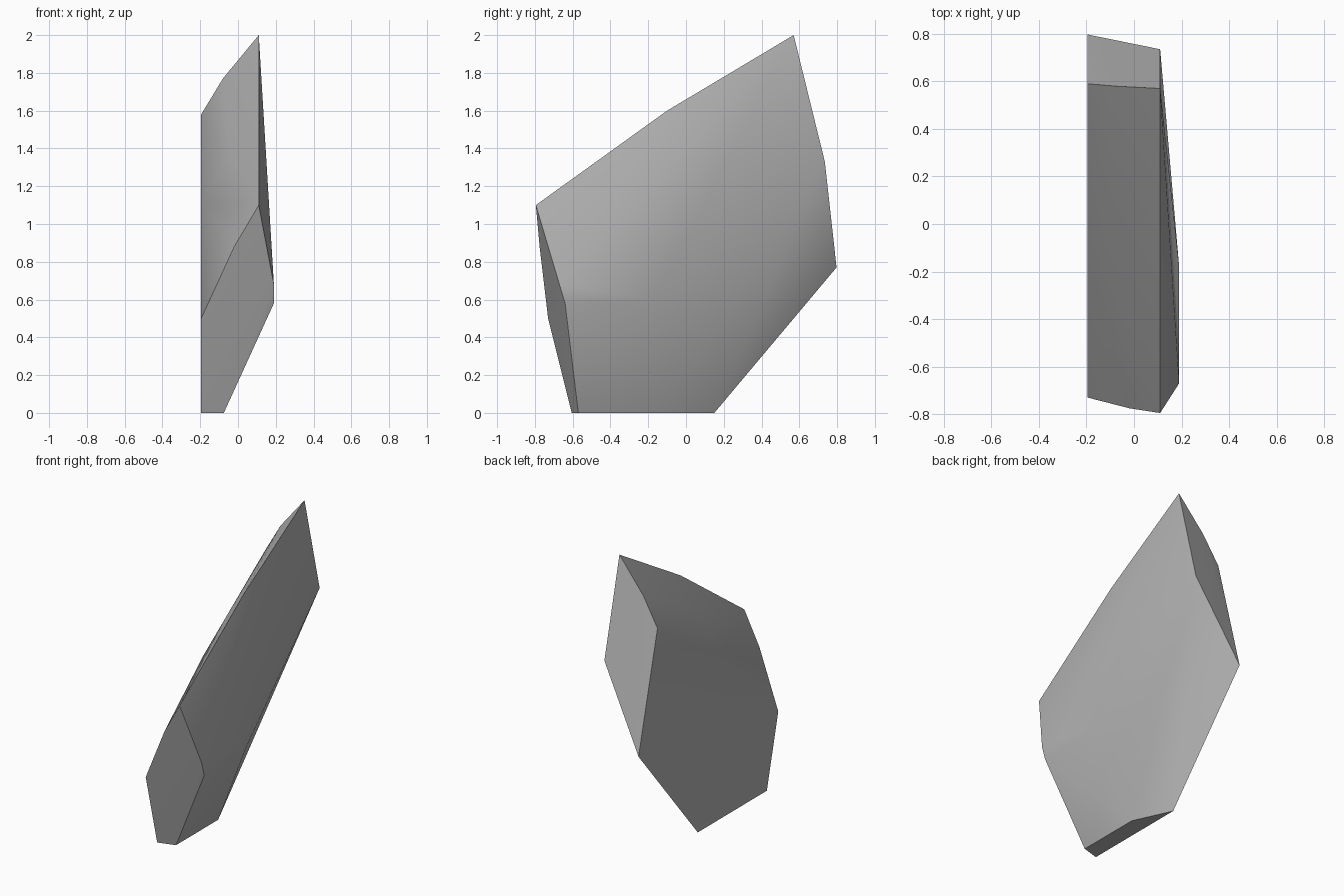
import bpy
import bmesh
import math

cube = bpy.data.objects.get("Cube")
if cube:
    bpy.data.objects.remove(cube, do_unlink=True)

# Main x levels of the slab: flat side, crest and side ridge
FLAT, CREST, RIDGE, FOOT = -0.195, 0.11, 0.19, -0.075


def stone_material(name, value):
    material = bpy.data.materials.new(name)
    material.use_nodes = True
    colour = (value, value, value, 1.0)
    material.diffuse_color = colour
    material.node_tree.nodes["Principled BSDF"].inputs["Base Color"].default_value = colour
    return material


def chiselled_rock(name, corners, material):
    """Wrap the corner points in a convex skin with soft shallow creases."""
    bm = bmesh.new()
    for corner in corners:
        bm.verts.new(corner)
    result = bmesh.ops.convex_hull(bm, input=bm.verts[:])
    spare = [v for v in bm.verts if not v.link_faces]
    bmesh.ops.delete(bm, geom=spare, context="VERTS")
    bmesh.ops.dissolve_limit(bm, angle_limit=math.radians(1),
                             verts=bm.verts[:], edges=bm.edges[:])
    bmesh.ops.recalc_face_normals(bm, faces=bm.faces[:])
    mesh = bpy.data.meshes.new(name)
    bm.to_mesh(mesh)
    bm.free()
    mesh.materials.append(material)
    rock = bpy.data.objects.new(name, mesh)
    bpy.context.collection.objects.link(rock)
    bpy.ops.object.select_all(action="DESELECT")
    rock.select_set(True)
    bpy.context.view_layer.objects.active = rock
    bpy.ops.object.shade_smooth_by_angle(angle=math.radians(45))
    return rock


# Front end face
front_end = [
    (FLAT, -0.605, 0), (FLAT, -0.73, 0.5), (-0.02, -0.775, 0.88),
    (CREST, -0.795, 1.1), (RIDGE, -0.67, 0.68), (RIDGE, -0.64, 0.58),
    (FOOT, -0.57, 0),
]
# Middle of the slab, from the flat side over the crest to the base
middle = [
    (FLAT, -0.1, 1.1), (-0.04, -0.1, 1.38), (CREST, -0.1, 1.6),
    (RIDGE, -0.18, 0.6), (FOOT, -0.11, 0), (FLAT, 0.15, 0),
]
# Back end face
back_end = [
    (FLAT, 0.59, 1.58), (-0.08, 0.58, 1.77), (CREST, 0.57, 2.0),
    (CREST, 0.735, 1.33), (FLAT, 0.797, 0.77),
]

grey = stone_material("grey_stone", 0.45)
chiselled_rock("rock_slab", front_end + middle + back_end, grey)
